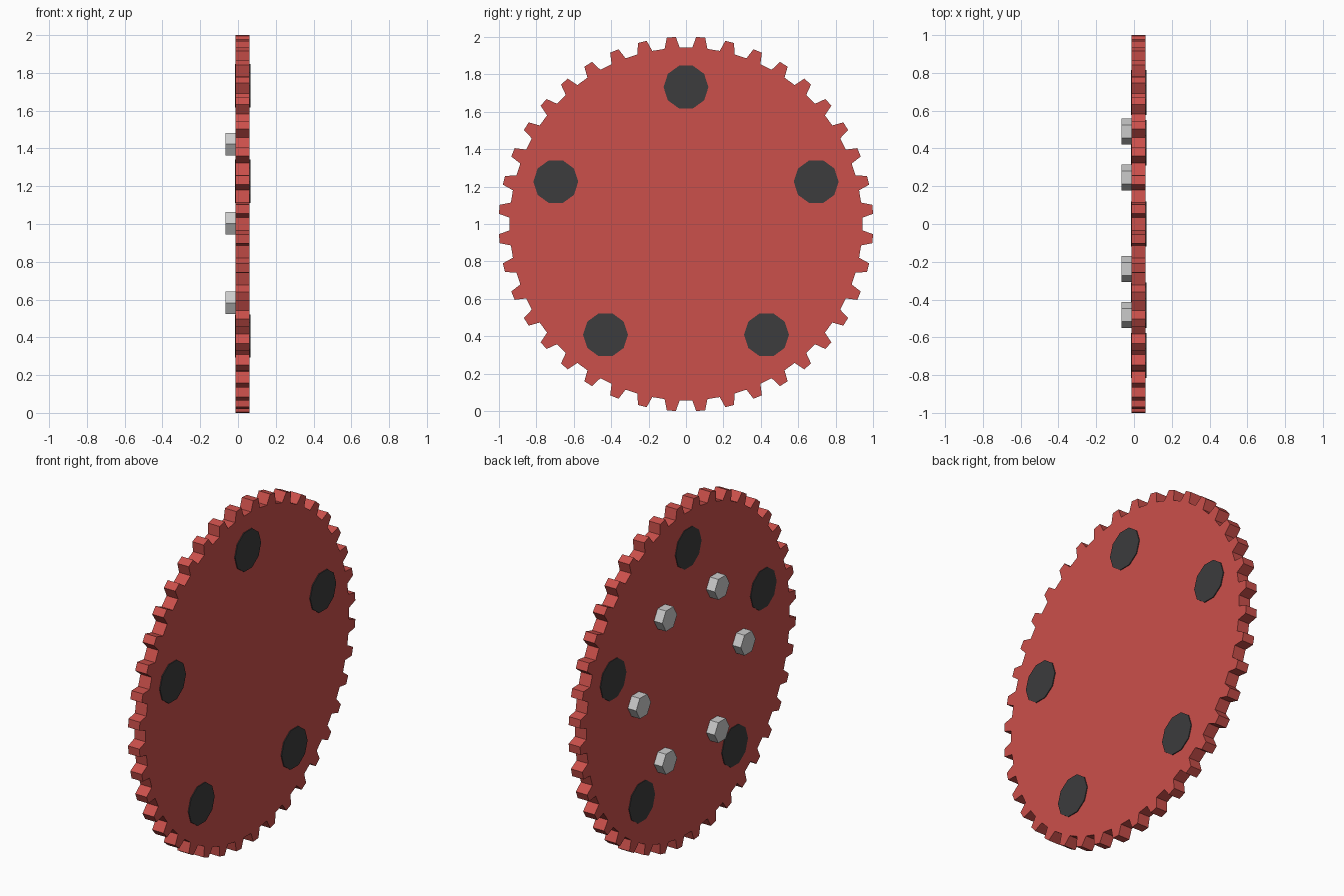
import bpy, bmesh
from math import sin, cos, pi

if "Cube" in bpy.data.objects:
    bpy.data.objects.remove(bpy.data.objects["Cube"])


def material(name, rgb):
    m = bpy.data.materials.new(name)
    m.diffuse_color = (*rgb, 1)
    m.use_nodes = True
    m.node_tree.nodes["Principled BSDF"].inputs["Base Color"].default_value = m.diffuse_color
    return m


def prism(name, outline, x0, x1, mat=None):
    """Extrude a closed (y, z) outline along x."""
    bm = bmesh.new()
    face = bm.faces.new([bm.verts.new((x0, y, z)) for y, z in outline])
    ext = bmesh.ops.extrude_face_region(bm, geom=[face])
    top = [v for v in ext["geom"] if isinstance(v, bmesh.types.BMVert)]
    bmesh.ops.translate(bm, verts=top, vec=(x1 - x0, 0, 0))
    bmesh.ops.recalc_face_normals(bm, faces=bm.faces)
    mesh = bpy.data.meshes.new(name)
    bm.to_mesh(mesh)
    bm.free()
    ob = bpy.data.objects.new(name, mesh)
    bpy.context.collection.objects.link(ob)
    if mat:
        mesh.materials.append(mat)
    return ob


def polar(r, a, cy=0, cz=1):
    return cy + r * cos(a), cz + r * sin(a)


red = material("red", (0.6, 0.08, 0.07))
dark = material("dark", (0.045, 0.045, 0.047))

# Toothed plate
TEETH = 40
outline = []
for i in range(TEETH):
    a = (i + 0.5) * 2 * pi / TEETH
    for r, da in ((0.943, -0.043), (1.0015, -0.024), (1.0015, 0.024), (0.943, 0.043)):
        outline.append(polar(r, a + da))
prism("gear_plate", outline, -0.013, 0.061, red)

# Five dark ten-sided inserts, slightly proud of both faces
for i in range(5):
    cy, cz = polar(0.732, pi / 2 + i * 2 * pi / 5)
    pts = [polar(0.12, k * pi / 5, cy, cz) for k in range(10)]
    prism(f"insert_disc_{i + 1}", pts, -0.017, 0.066, dark)

# Six hexagonal bolts on the back face
for i in range(6):
    cy, cz = polar(0.485, i * pi / 3, 0.004, 1.003)
    pts = [polar(0.069, k * pi / 3, cy, cz) for k in range(6)]
    prism(f"bolt_{i + 1}", pts, -0.067, -0.012)
